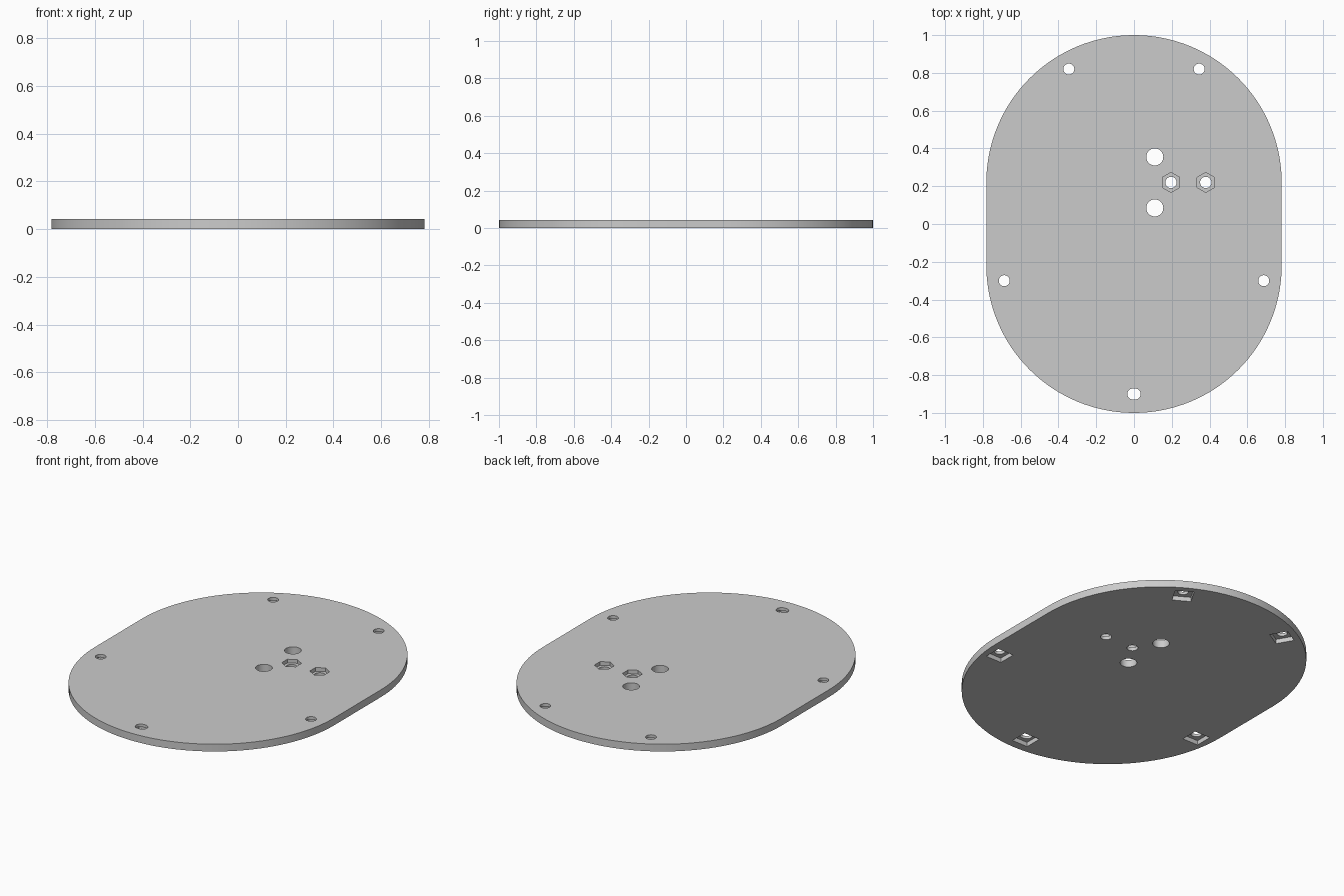
import bpy, bmesh
from math import sin, cos, pi, radians

if "Cube" in bpy.data.objects:
    bpy.data.objects.remove(bpy.data.objects["Cube"])

THICK = 0.043


def ngon(r, n=32, start=0.0):
    return [(r * cos(start + 2 * pi * i / n), r * sin(start + 2 * pi * i / n)) for i in range(n)]


def stadium(r, half, n=32, turn=0.0):
    """Two half circles of radius r, centres at +-half along y, then turned."""
    pts = []
    for side, a0 in ((1, 0.0), (-1, pi)):
        for i in range(n + 1):
            a = a0 + pi * i / n
            pts.append((r * cos(a), r * sin(a) + side * half))
    c, s = cos(turn), sin(turn)
    return [(x * c - y * s, x * s + y * c) for x, y in pts]


def prism(name, pts, z0, z1, at=(0, 0)):
    bm = bmesh.new()
    face = bm.faces.new([bm.verts.new((x + at[0], y + at[1], z0)) for x, y in pts])
    up = bmesh.ops.extrude_face_region(bm, geom=[face])["geom"]
    bmesh.ops.translate(bm, vec=(0, 0, z1 - z0),
                        verts=[v for v in up if isinstance(v, bmesh.types.BMVert)])
    bmesh.ops.recalc_face_normals(bm, faces=bm.faces)
    mesh = bpy.data.meshes.new(name)
    bm.to_mesh(mesh)
    bm.free()
    obj = bpy.data.objects.new(name, mesh)
    bpy.context.collection.objects.link(obj)
    return obj


# Plate with two rounded ends
plate = prism("base_plate", stadium(0.782, 0.218, 64), 0, THICK)
cutters = []


def cut(name, pts, at, z0=-0.02, z1=THICK + 0.02):
    cutters.append(prism(name, pts, z0, z1, at))


# Rim screw holes, each with a square nut pocket underneath
rim = [(0.345, 0.82, -30), (-0.345, 0.82, 30), (0.687, -0.30, 0), (-0.687, -0.30, 0), (0, -0.90, 0)]
for x, y, deg in rim:
    hole = stadium(0.029, 0.006, 16, pi / 2) if x == 0 else ngon(0.029)
    cut("rim_hole_cutter", hole, (x, y))
    cut("nut_pocket_cutter", ngon(0.051 * 2 ** 0.5, 4, radians(45 + deg)), (x, y), z1=0.026)

# Two larger plain holes
for y in (0.355, 0.085):
    cut("large_hole_cutter", ngon(0.045), (0.11, y))

# Two bolt holes with hexagonal recesses on top
for x in (0.196, 0.38):
    cut("bolt_hole_cutter", ngon(0.03), (x, 0.22))
    cut("hex_recess_cutter", ngon(0.053, 6, pi / 6), (x, 0.22), z0=0.021)

# Apply the cuts
bpy.context.view_layer.objects.active = plate
plate.select_set(True)
for c in cutters:
    mod = plate.modifiers.new("cut", 'BOOLEAN')
    mod.operation = 'DIFFERENCE'
    mod.solver = 'EXACT'
    mod.object = c
    bpy.ops.object.modifier_apply(modifier=mod.name)
for c in cutters:
    bpy.data.objects.remove(c, do_unlink=True)

bpy.ops.object.shade_smooth_by_angle()
